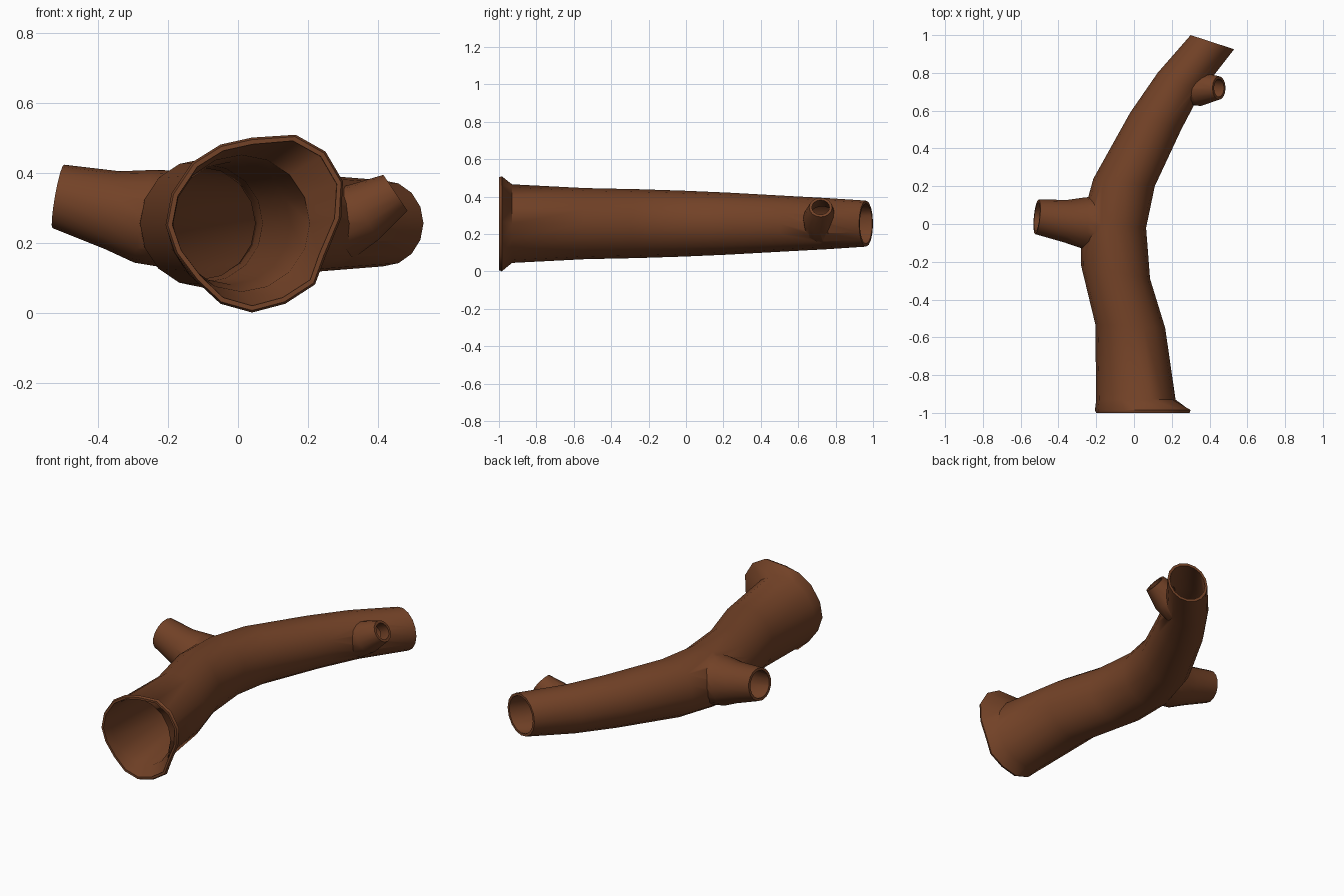
import bpy, bmesh, math
from mathutils import Vector

if "Cube" in bpy.data.objects:
    bpy.data.objects.remove(bpy.data.objects["Cube"])

N = 16
WALL = 0.015
MID_Z = 0.255

bark = bpy.data.materials.new("bark brown")
bark.diffuse_color = (0.17, 0.054, 0.02, 1)
bark.use_nodes = True
bark.node_tree.nodes["Principled BSDF"].inputs["Base Color"].default_value = bark.diffuse_color


def loft(name, rings):
    """Closed solid through a list of point rings."""
    bm = bmesh.new()
    rows = [[bm.verts.new(p) for p in r] for r in rings]
    for a, b in zip(rows, rows[1:]):
        for i in range(len(a)):
            j = (i + 1) % len(a)
            bm.faces.new((a[i], a[j], b[j], b[i]))
    bm.faces.new(rows[0])
    bm.faces.new(rows[-1])
    bmesh.ops.recalc_face_normals(bm, faces=bm.faces)
    me = bpy.data.meshes.new(name)
    bm.to_mesh(me)
    bm.free()
    me.materials.append(bark)
    ob = bpy.data.objects.new(name, me)
    bpy.context.collection.objects.link(ob)
    return ob


def ellipse(center, u, v):
    return [center + u * math.cos(2 * math.pi * i / N) + v * math.sin(2 * math.pi * i / N)
            for i in range(N)]


def trunk_ring(left, right, half_z, inset):
    l, r = Vector((*left, MID_Z)), Vector((*right, MID_Z))
    u = (r - l) / 2
    u *= (u.length - inset) / u.length
    return ellipse((l + r) / 2, u, Vector((0, 0, half_z - inset)))


def rim_ring(y, inset):
    c = Vector((0.045, 0, MID_Z))
    out = []
    for x, z in RIM:
        d = Vector((x, 0, z)) - c
        p = c + d * (1 - inset / d.length)
        out.append(Vector((p.x, y, p.z)))
    return out


def branch_rings(spec, inset):
    """spec: list of (centre, axis, radius)."""
    rings = []
    for c, axis, r in spec:
        a = Vector(axis).normalized()
        u = Vector((0, 1, 0))
        u = (u - a * u.dot(a)).normalized()
        rings.append(ellipse(Vector(c), u * (r - inset), a.cross(u) * (r - inset)))
    return rings


def combine(target, other, op):
    m = target.modifiers.new(op, 'BOOLEAN')
    m.operation, m.solver, m.object = op, 'EXACT', other
    bpy.context.view_layer.objects.active = target
    bpy.ops.object.modifier_apply(modifier=m.name)
    bpy.data.objects.remove(other)


# Irregular flared front rim (x, z)
RIM = [(0.295, 0.27), (0.30, 0.375), (0.25, 0.46), (0.165, 0.508), (0.04, 0.50),
       (-0.05, 0.48), (-0.13, 0.43), (-0.19, 0.34), (-0.207, 0.25), (-0.18, 0.17),
       (-0.12, 0.09), (-0.05, 0.025), (0.04, 0.0), (0.135, 0.025), (0.22, 0.08), (0.25, 0.16)]

# Trunk sections: left edge, right edge, half height
TRUNK = [((-0.20, -0.93), (0.22, -0.93), 0.21),
         ((-0.205, -0.53), (0.165, -0.55), 0.19),
         ((-0.28, -0.22), (0.085, -0.29), 0.184),
         ((-0.282, 0.0), (0.064, -0.02), 0.176),
         ((-0.215, 0.24), (0.11, 0.20), 0.166),
         ((-0.02, 0.59), (0.25, 0.50), 0.148),
         ((0.125, 0.80), (0.355, 0.70), 0.137),
         ((0.30, 1.0), (0.53, 0.925), 0.123)]

outer = [rim_ring(-1.0, 0.006), rim_ring(-0.985, 0)]
outer += [trunk_ring(*t, 0) for t in TRUNK]
log = loft("hollow_log", outer)

inner = [rim_ring(-1.02, 0.018), rim_ring(-0.99, 0.02)]
inner += [trunk_ring(*t, WALL) for t in TRUNK]
inner.append([p + Vector((0.03, 0.09, 0)) for p in inner[-1]])

# Side branch and small upper stub
SIDE = [((-0.12, 0.01, 0.26), (-1, 0, 0.1), 0.145),
        ((-0.27, 0.005, 0.275), (-1, 0.03, 0.2), 0.135),
        ((-0.36, 0.015, 0.293), (-1, 0.08, 0.2), 0.113),
        ((-0.514, 0.038, 0.332), (-1, 0.1, 0.18), 0.092)]
STUB = [((0.285, 0.735, 0.25), (0.83, -0.1, 0.4), 0.105),
        ((0.355, 0.715, 0.285), (0.83, 0, 0.5), 0.09),
        ((0.45, 0.72, 0.342), (0.83, 0, 0.56), 0.062)]

cavities = [loft("cavity", inner)]
for name, spec in (("side_branch", SIDE), ("stub", STUB)):
    combine(log, loft(name, branch_rings(spec, 0)), 'UNION')
    c, axis, r = spec[-1]
    tip = Vector(c) + Vector(axis).normalized() * 0.06
    cavities.append(loft("cavity", branch_rings(spec + [(tip, axis, r)], WALL)))

# Hollow everything out
for cav in cavities:
    combine(log, cav, 'DIFFERENCE')

bpy.ops.object.select_all(action='DESELECT')
log.select_set(True)
bpy.context.view_layer.objects.active = log
bpy.ops.object.shade_smooth_by_angle(angle=math.radians(45))
